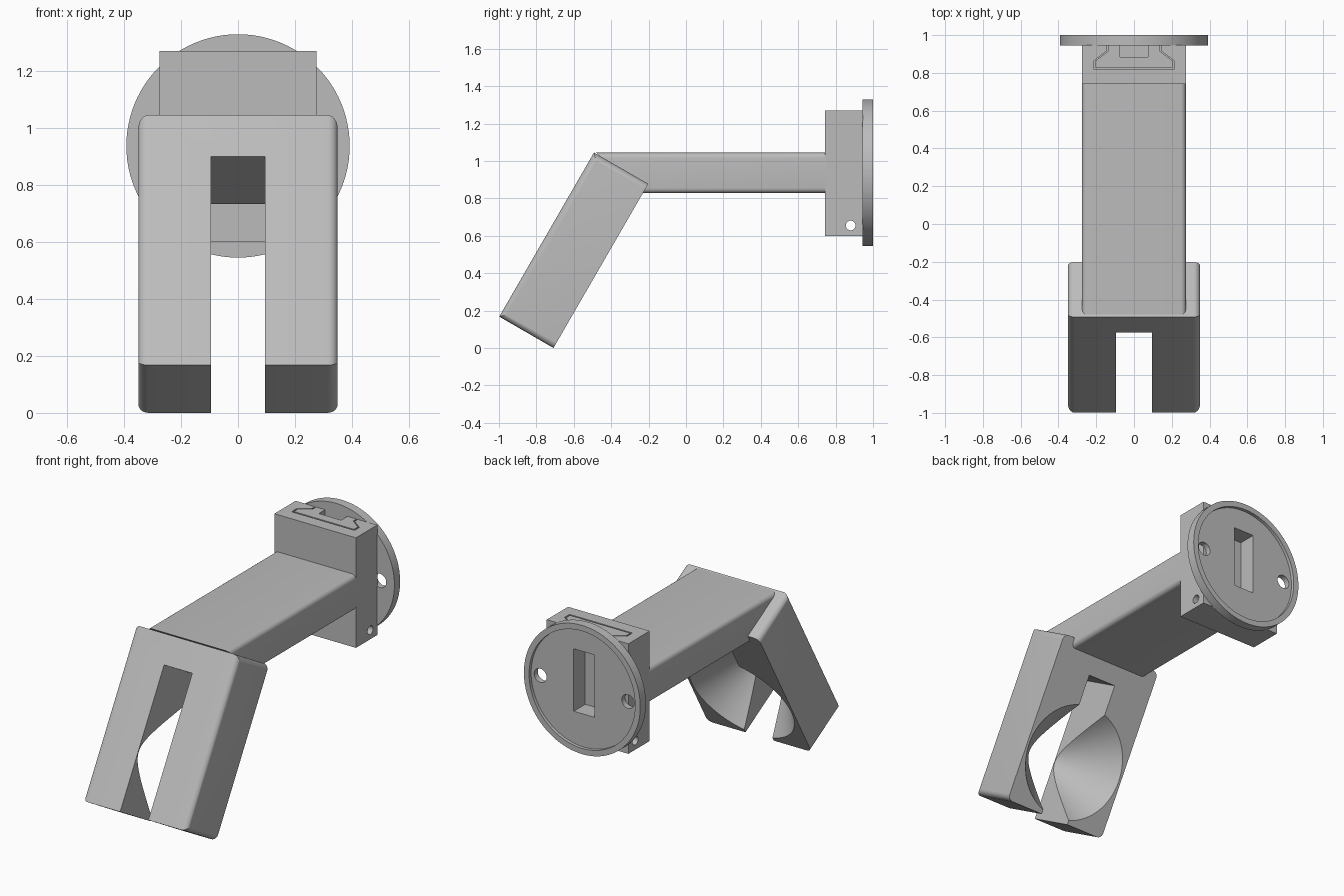
import bpy, bmesh
from math import radians, pi
from mathutils import Matrix, Vector

if "Cube" in bpy.data.objects:
    bpy.data.objects.remove(bpy.data.objects["Cube"])

grey = bpy.data.materials.new("plain grey")
grey.use_nodes = True
COLOUR = (0.5, 0.5, 0.5, 1)
grey.diffuse_color = COLOUR
grey.node_tree.nodes["Principled BSDF"].inputs["Base Color"].default_value = COLOUR


def finish(name, bm, matrix=None):
    bmesh.ops.recalc_face_normals(bm, faces=bm.faces)
    mesh = bpy.data.meshes.new(name)
    bm.to_mesh(mesh)
    bm.free()
    mesh.materials.append(grey)
    obj = bpy.data.objects.new(name, mesh)
    bpy.context.collection.objects.link(obj)
    if matrix:
        obj.matrix_world = matrix
    return obj


def box_bm(lo, hi):
    bm = bmesh.new()
    bmesh.ops.create_cube(bm, size=1)
    lo, hi = Vector(lo), Vector(hi)
    for v in bm.verts:
        v.co = (lo + hi) / 2 + v.co * (hi - lo)
    return bm


def box(name, lo, hi, matrix=None):
    return finish(name, box_bm(lo, hi), matrix)


def cone(name, centre, axis, r1, r2, depth, matrix=None, sides=64):
    """Cone or cylinder around a centre, r1 at the start of the axis."""
    turn = Vector((0, 0, 1)).rotation_difference(Vector(axis)).to_matrix().to_4x4()
    bm = bmesh.new()
    bmesh.ops.create_cone(bm, cap_ends=True, segments=sides, radius1=r1, radius2=r2,
                          depth=depth, matrix=Matrix.Translation(centre) @ turn)
    return finish(name, bm, matrix)


def prism(name, faces, start, offset):
    """Extrude flat faces, given as point loops, along an offset."""
    bm = bmesh.new()
    for loop in faces:
        bm.faces.new([bm.verts.new(Vector(p) + Vector(start)) for p in loop])
    bmesh.ops.remove_doubles(bm, verts=bm.verts, dist=0.0001)
    new = bmesh.ops.extrude_face_region(bm, geom=bm.faces[:], use_keep_orig=True)["geom"]
    bmesh.ops.translate(bm, vec=offset, verts=[g for g in new if isinstance(g, bmesh.types.BMVert)])
    return finish(name, bm)


def cut(target, *cutters):
    bpy.context.view_layer.objects.active = target
    for cutter in cutters:
        mod = target.modifiers.new("cut", 'BOOLEAN')
        mod.operation = 'DIFFERENCE'
        mod.solver = 'EXACT'
        mod.object = cutter
        bpy.ops.object.modifier_apply(modifier=mod.name)
        bpy.data.objects.remove(cutter)


def smooth(obj):
    bpy.ops.object.select_all(action='DESELECT')
    obj.select_set(True)
    bpy.context.view_layer.objects.active = obj
    bpy.ops.object.shade_smooth_by_angle(angle=radians(25))


# Tilted fork: rounded slab, open slot, conical seat sunk into the back
LENGTH, THICK = 1.013, 0.335
tilt = Matrix.Translation((0, -0.492, 1.045)) @ Matrix.Rotation(radians(-30), 4, 'X')
bm = box_bm((-0.35, 0, -LENGTH), (0.35, THICK, 0))
edges = []
for e in bm.edges:
    a, b = (v.co for v in e.verts)
    along_thickness = abs(a.y - b.y) > 0.1
    front_long = abs(a.z - b.z) > 0.1 and a.y < 0.1
    if along_thickness or front_long:
        edges.append(e)
bmesh.ops.bevel(bm, geom=edges, offset=0.035, segments=6, profile=0.5, affect='EDGES')
fork = finish("tilted_fork", bm, tilt)
SEAT_R, TIP_R = 0.335, 0.09
slope = (SEAT_R - TIP_R) / THICK
EXTRA = 0.01
cut(fork,
    box("slot_cutter", (-0.095, -0.1, -LENGTH - 0.1), (0.095, THICK + 0.1, -0.167), tilt),
    cone("seat_cutter", (0, THICK / 2, -0.667), (0, 1, 0), TIP_R - slope * EXTRA,
         SEAT_R + slope * EXTRA, THICK + 2 * EXTRA, tilt, 96))
smooth(fork)

# Horizontal arm, mitred into the fork
side = [(0, -0.48, 1.044), (0, 0.75, 1.044), (0, 0.75, 0.828), (0, -0.245, 0.828)]
arm = prism("arm", [side], (-0.275, 0, 0), (0.55, 0, 0))
bm = bmesh.new()
bm.from_mesh(arm.data)
long_edges = [e for e in bm.edges if abs(e.verts[0].co.y - e.verts[1].co.y) > 0.5]
bmesh.ops.bevel(bm, geom=long_edges, offset=0.028, segments=6, profile=0.5, affect='EDGES')
bm.to_mesh(arm.data)
bm.free()
smooth(arm)

# Mounting block with dovetail seam, top notch, key pocket and cross hole
block = box("mounting_block", (-0.275, 0.742, 0.6), (0.275, 0.947, 1.27))
half = [(0.145, 0.96), (0.145, 0.915), (0.212, 0.865), (0.212, 0.818)]
outer = half + [(-x, y) for x, y in reversed(half)]
GAP = 0.009
inner = [(x - GAP if x > 0 else x + GAP, y + (GAP if y < 0.85 else 0)) for x, y in outer]
seam = [[(*outer[i], 0), (*outer[i + 1], 0), (*inner[i + 1], 0), (*inner[i], 0)]
        for i in range(len(outer) - 1)]
cut(block,
    prism("seam_cutter", seam, (0, 0, 0.97), (0, 0, 0.4)),
    box("notch_cutter", (-0.075, 0.885, 1.21), (0.075, 1, 1.4)),
    box("pocket_cutter", (-0.07, 0.87, 0.78), (0.07, 1.1, 1.16)),
    cone("cross_hole_cutter", (0, 0.88, 0.655), (1, 0, 0), 0.026, 0.026, 1, sides=32))
smooth(block)

# Round wall flange with raised rim, screw holes and key slot
MID = 0.937
flange = cone("wall_flange", (0, 0.9725, MID), (0, 1, 0), 0.392, 0.392, 0.055, sides=96)
cut(flange,
    cone("rim_cutter", (0, 1.03, MID), (0, 1, 0), 0.357, 0.357, 0.1, sides=96),
    box("key_cutter", (-0.07, 0.9, 0.78), (0.07, 1.1, 1.16)),
    *[cone("screw_cutter", (s * 0.295, 1, MID), (0, 1, 0), 0.042, 0.042, 0.3, sides=32)
      for s in (-1, 1)])
smooth(flange)
